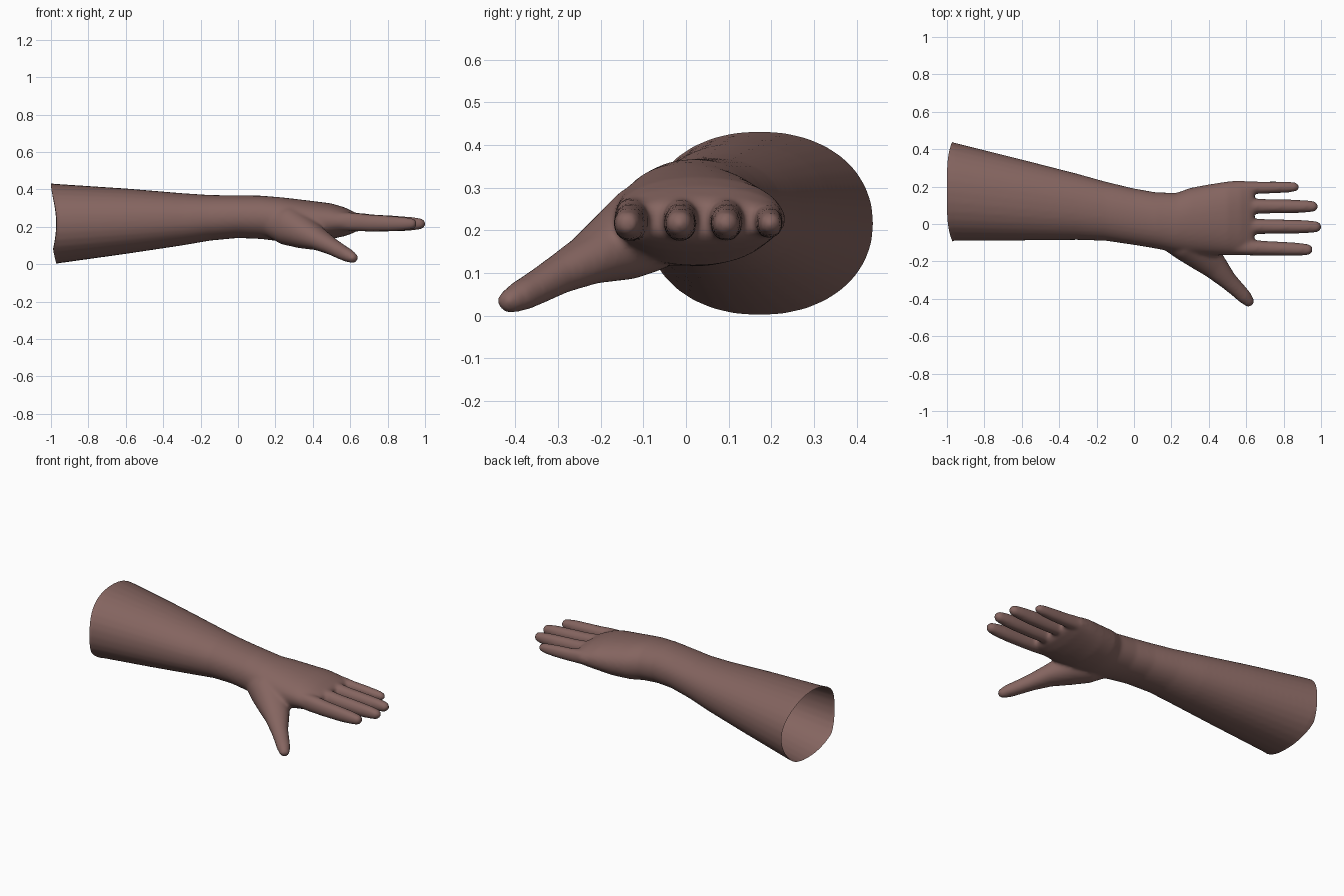
import bpy, bmesh, math
from mathutils import Vector

if "Cube" in bpy.data.objects:
    bpy.data.objects.remove(bpy.data.objects["Cube"])

SIDES = 32


def loft(bm, rings):
    """Skin closed tube through rings of (centre, side axis, up axis)."""
    loops = []
    for c, a, b in rings:
        loop = []
        for i in range(SIDES):
            t = 2 * math.pi * i / SIDES
            ct, st = math.cos(t), math.sin(t)
            k = lambda v: math.copysign(abs(v) ** 0.94, v)
            loop.append(bm.verts.new(c + a * k(ct) + b * k(st)))
        loops.append(loop)
    for p, q in zip(loops, loops[1:]):
        for i in range(SIDES):
            j = (i + 1) % SIDES
            bm.faces.new((p[i], p[j], q[j], q[i]))
    bm.faces.new(loops[0][::-1])
    bm.faces.new(loops[-1])


def digit(bm, stations):
    """Tube along points (x, y, z, half width, half height) with a round tip."""
    pts = [Vector(s[:3]) for s in stations]
    rings = []
    for i, s in enumerate(stations):
        d = (pts[min(i + 1, len(pts) - 1)] - pts[max(i - 1, 0)]).normalized()
        side = Vector((0, 0, 1)).cross(d).normalized()
        up = d.cross(side)
        rings.append((pts[i], side * s[3], up * s[4]))
    c, a, b = rings[-1]
    r = a.length
    for t in (25, 50, 70, 85):
        t = math.radians(t)
        rings.append((c + d * r * math.sin(t), a * math.cos(t), b * math.cos(t)))
    loft(bm, rings)


bm = bmesh.new()

# Forearm and palm: x, y min, y max, z min, z max
body = [
    (-1.10, -0.09, 0.47, -0.02, 0.437), (-0.98, -0.09, 0.44, 0.002, 0.43),
    (-0.60, -0.088, 0.345, 0.055, 0.405), (-0.30, -0.085, 0.268, 0.10, 0.38),
    (-0.15, -0.09, 0.226, 0.126, 0.37), (0.0, -0.112, 0.19, 0.14, 0.368),
    (0.12, -0.132, 0.169, 0.135, 0.367), (0.23, -0.155, 0.167, 0.122, 0.358),
    (0.30, -0.165, 0.193, 0.115, 0.35), (0.40, -0.168, 0.212, 0.118, 0.338),
    (0.50, -0.168, 0.228, 0.135, 0.325), (0.57, -0.168, 0.234, 0.15, 0.304),
    (0.62, -0.16, 0.226, 0.168, 0.28), (0.64, -0.145, 0.21, 0.185, 0.265),
]
loft(bm, [(Vector((x, (y0 + y1) / 2, (z0 + z1) / 2)),
           Vector((0, (y1 - y0) / 2, 0)), Vector((0, 0, (z1 - z0) / 2)))
          for x, y0, y1, z0, z1 in body])

# Fingers: base y, tip y, tip x, thickness
for y0, y1, tip, w in ((-0.122, -0.137, 0.957, 1.0), (-0.012, -0.015, 1.003, 1.0),
                       (0.095, 0.094, 0.985, 0.98), (0.19, 0.198, 0.888, 0.85)):
    st = []
    for f, r, h, z in ((0, .036, .05, .232), (.3, .042, .05, .226), (.5, .039, .046, .22),
                       (.75, .037, .042, .217), (.92, .034, .036, .216), (1, .03, .03, .216)):
        x = 0.48 + (tip - 0.03 - 0.48) * f
        st.append((x, y0 + (y1 - y0) * f, z, r * w, h * w))
    digit(bm, st)

# Thumb with its fleshy base
digit(bm, [(0.16, -0.04, 0.235, 0.08, 0.08), (0.27, -0.095, 0.205, 0.098, 0.105),
           (0.36, -0.155, 0.165, 0.095, 0.085), (0.435, -0.23, 0.13, 0.07, 0.058),
           (0.50, -0.30, 0.095, 0.05, 0.045), (0.55, -0.348, 0.067, 0.043, 0.04),
           (0.59, -0.388, 0.046, 0.039, 0.036), (0.612, -0.412, 0.035, 0.031, 0.029)])

mesh = bpy.data.meshes.new("arm_and_hand")
bm.to_mesh(mesh)
bm.free()
arm = bpy.data.objects.new("arm_and_hand", mesh)
bpy.context.collection.objects.link(arm)

# Fuse the parts into one skin and soften the joins
rm = arm.modifiers.new("fuse", 'REMESH')
rm.mode = 'VOXEL'
rm.voxel_size = 0.01
sm = arm.modifiers.new("soften", 'SMOOTH')
sm.factor = 0.5
sm.iterations = 8
dg = bpy.context.evaluated_depsgraph_get()
skin = bpy.data.meshes.new_from_object(arm.evaluated_get(dg))
arm.modifiers.clear()
arm.data = skin

# Open the elbow end and give it a wavy rim
bm = bmesh.new()
bm.from_mesh(skin)
bmesh.ops.bisect_plane(bm, geom=bm.verts[:] + bm.edges[:] + bm.faces[:],
                       plane_co=(-0.96, 0, 0), plane_no=(-1, 0, 0), clear_outer=True)
rim = [e for e in bm.edges if e.is_boundary]
new = bmesh.ops.extrude_edge_only(bm, edges=rim)["geom"]
for v in new:
    if isinstance(v, bmesh.types.BMVert):
        s, u = (v.co.y - 0.175) / 0.265, (v.co.z - 0.215) / 0.215
        v.co.x = -1 + 0.03 * min(1, max(s * s * s * s, max(0, -u) ** 2))
        v.co.y = 0.175 + (v.co.y - 0.175) * 1.015
        v.co.z = 0.215 + (v.co.z - 0.215) * 1.015
bmesh.ops.recalc_face_normals(bm, faces=bm.faces[:])
bm.to_mesh(skin)
bm.free()

# Skin colour
mat = bpy.data.materials.new("brown skin")
mat.diffuse_color = (0.235, 0.130, 0.117, 1)
mat.use_nodes = True
mat.node_tree.nodes["Principled BSDF"].inputs["Base Color"].default_value = mat.diffuse_color
skin.materials.clear()
skin.materials.append(mat)
for p in skin.polygons:
    p.use_smooth = True
    p.material_index = 0
